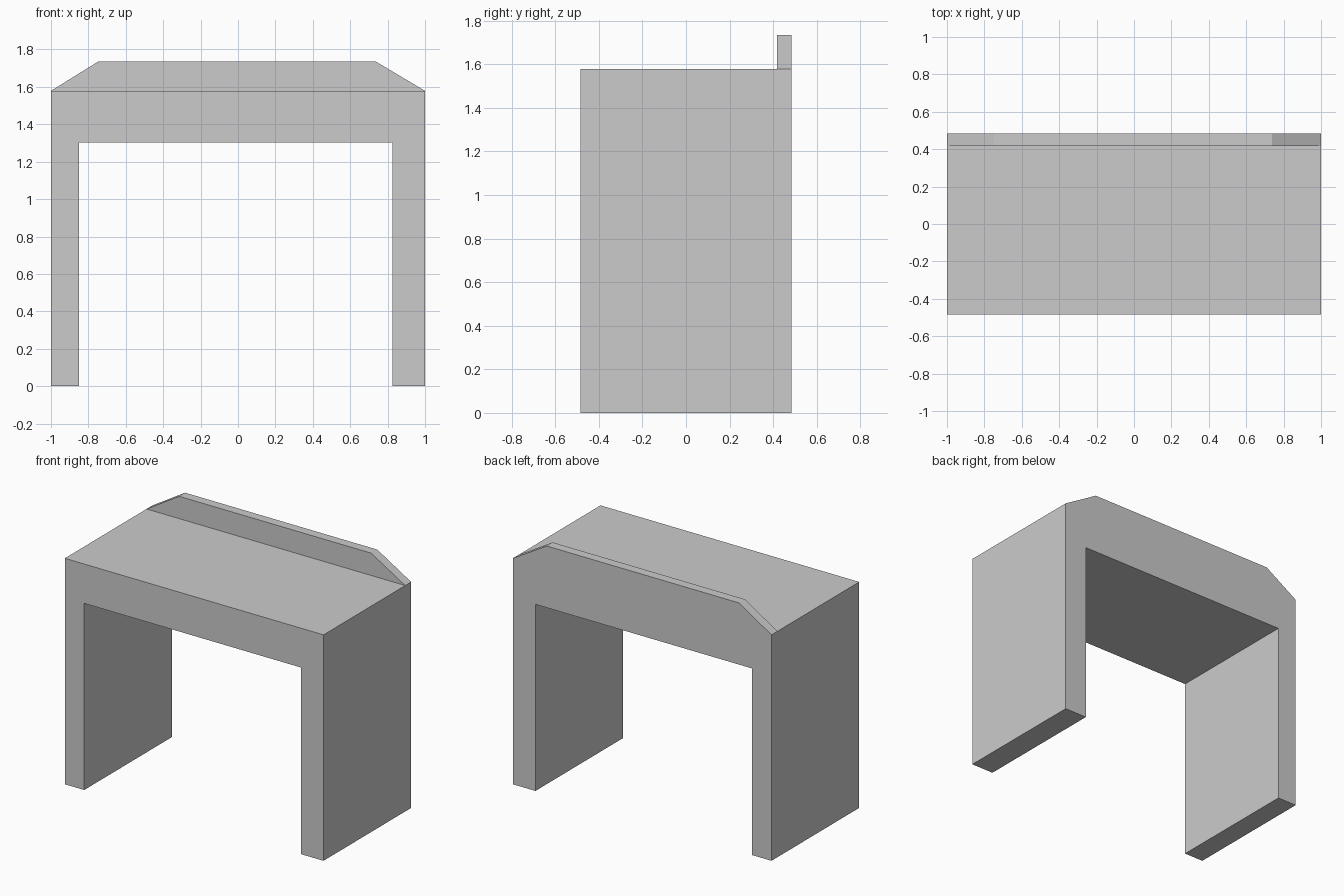
import bpy
import bmesh

if "Cube" in bpy.data.objects:
    bpy.data.objects.remove(bpy.data.objects["Cube"])

HALF_DEPTH = 0.484
TOP_Z = 1.579


def extrude_profile(name, profile, y_front, y_back):
    """Closed solid from an (x, z) outline swept along y."""
    bm = bmesh.new()
    face = bm.faces.new([bm.verts.new((x, y_front, z)) for x, z in profile])
    swept = bmesh.ops.extrude_face_region(bm, geom=[face])
    verts = [g for g in swept["geom"] if isinstance(g, bmesh.types.BMVert)]
    bmesh.ops.translate(bm, verts=verts, vec=(0, y_back - y_front, 0))
    bmesh.ops.recalc_face_normals(bm, faces=bm.faces[:])
    mesh = bpy.data.meshes.new(name)
    bm.to_mesh(mesh)
    bm.free()
    obj = bpy.data.objects.new(name, mesh)
    bpy.context.collection.objects.link(obj)
    return obj


# Table frame: thick top with two full-depth side panels
extrude_profile("table_frame", [
    (-1, 0), (-0.85, 0), (-0.85, 1.304), (0.825, 1.304),
    (0.825, 0), (1, 0), (1, TOP_Z), (-1, TOP_Z),
], -HALF_DEPTH, HALF_DEPTH)

# Raised lip with sloped ends along the back edge
extrude_profile("back_lip", [
    (-1, TOP_Z), (1, TOP_Z), (0.738, 1.735), (-0.748, 1.735),
], 0.418, HALF_DEPTH)
